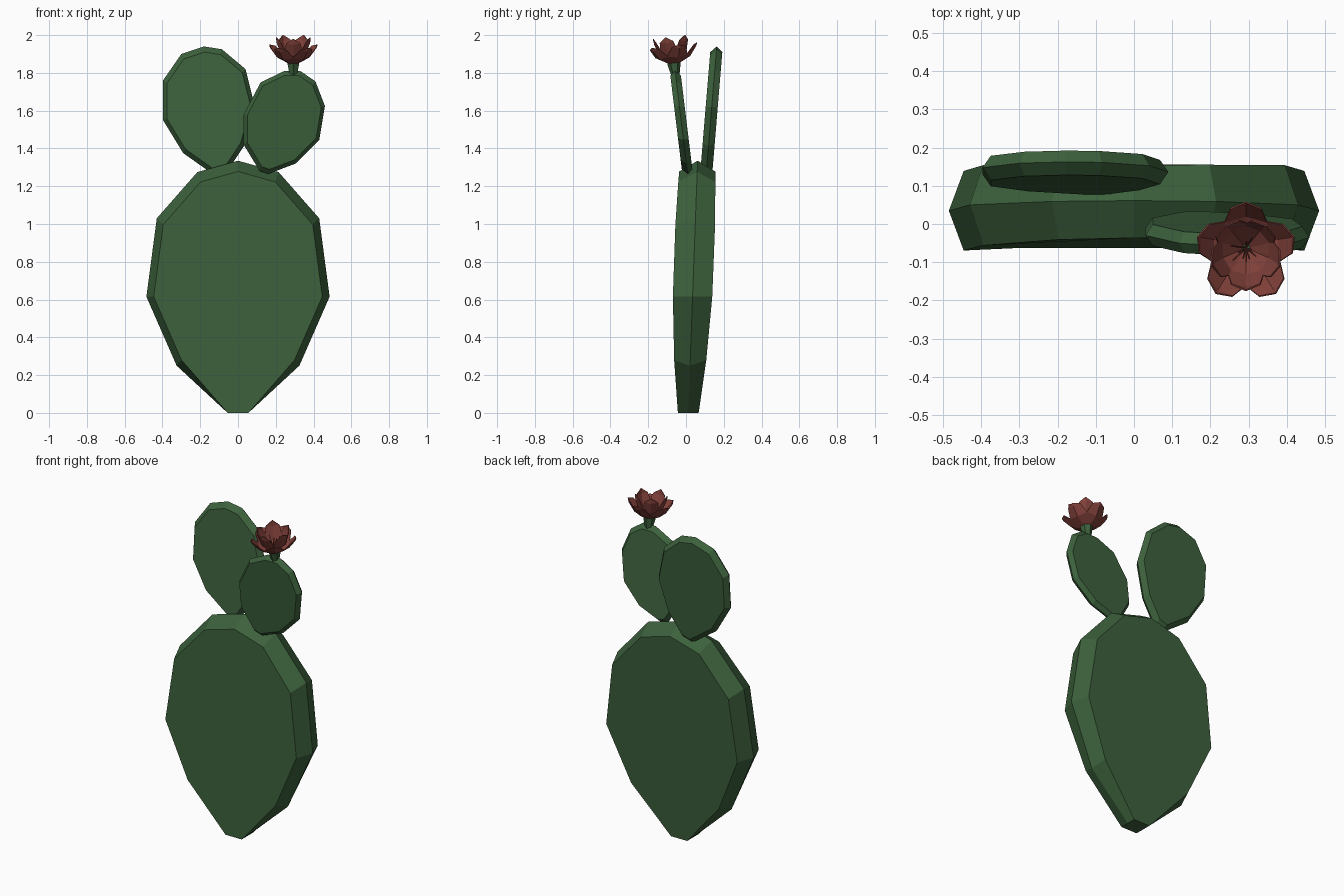
import bpy, bmesh, math, random
from mathutils import Vector, Matrix

if "Cube" in bpy.data.objects:
    bpy.data.objects.remove(bpy.data.objects["Cube"])

random.seed(4)


def material(name, color):
    m = bpy.data.materials.new(name)
    m.diffuse_color = (*color, 1)
    m.use_nodes = True
    m.node_tree.nodes["Principled BSDF"].inputs["Base Color"].default_value = m.diffuse_color
    return m


GREEN = material("cactus_green", (0.046, 0.120, 0.046))
RED = material("petal_red", (0.220, 0.052, 0.042))


def finish(name, bm, mat):
    bmesh.ops.recalc_face_normals(bm, faces=bm.faces)
    me = bpy.data.meshes.new(name)
    bm.to_mesh(me)
    bm.free()
    me.materials.append(mat)
    ob = bpy.data.objects.new(name, me)
    bpy.context.collection.objects.link(ob)
    return ob


def pad(name, outline, center, inset, mid_y, half):
    """Flat pad: widest ring in the middle, inset front and back faces."""
    bm = bmesh.new()
    rings = []
    for side in (-1, 0, 1):
        ring = []
        for x, z in outline:
            y = mid_y(z) + side * half(z)
            if side and z > 0.01:
                x = center[0] + (x - center[0]) * inset
                z = center[1] + (z - center[1]) * inset
                y = mid_y(z) + side * half(z)
            ring.append(bm.verts.new((x, y, z)))
        rings.append(ring)
    n = len(outline)
    for a, b in zip(rings, rings[1:]):
        for i in range(n):
            j = (i + 1) % n
            bm.faces.new((a[i], a[j], b[j], b[i]))
    bm.faces.new(rings[0])
    bm.faces.new(rings[2])
    return finish(name, bm, GREEN)


# Large base pad, mirrored half outline
half_outline = [(0.055, 0), (0.325, 0.25), (0.485, 0.615), (0.43, 1.03), (0.215, 1.275)]
main = half_outline + [(0, 1.335)] + [(-x, z) for x, z in reversed(half_outline)]
pad("base_pad", main, (0, 0.62), 0.92,
    lambda z: 0.012 + 0.037 * z,
    lambda z: 0.107 - 0.052 * (max(0, 0.8 - z) / 0.8) ** 2 - 0.05 * max(0, z - 0.8) ** 2)

# Upper back pad, leaning backwards
left = [(-0.397, 1.55), (-0.397, 1.76), (-0.30, 1.90), (-0.18, 1.94), (-0.085, 1.925),
        (0.04, 1.82), (0.09, 1.62), (0.03, 1.41), (-0.06, 1.275), (-0.12, 1.255), (-0.29, 1.375)]
pad("back_pad", left, (-0.155, 1.61), 0.91,
    lambda z: 0.108 + 0.083 * (z - 1.28), lambda z: 0.032)

# Upper front pad, leaning forwards
right = [(0.03, 1.58), (0.12, 1.75), (0.245, 1.81), (0.33, 1.81), (0.41, 1.755), (0.46, 1.625),
         (0.43, 1.445), (0.305, 1.32), (0.16, 1.265), (0.115, 1.28), (0.03, 1.42)]
pad("front_pad", right, (0.245, 1.54), 0.91,
    lambda z: 0.008 - 0.122 * (z - 1.27), lambda z: 0.028)

# Flower frame, tilted with the front pad
FLOWER = Matrix.Translation((0.293, -0.063, 1.845)) @ Matrix.Rotation(math.radians(7), 4, 'X')

# Flower stem
bm = bmesh.new()
bmesh.ops.create_cone(bm, cap_ends=True, segments=6, radius1=0.02, radius2=0.036, depth=0.075,
                      matrix=FLOWER @ Matrix.Translation((0, 0, -0.03)))
finish("flower_stem", bm, GREEN)


def petals(name, rows, tip, start):
    """Five cupped petals, each folded along its centre line."""
    bm = bmesh.new()
    for k in range(5):
        m = FLOWER @ Matrix.Rotation(math.radians(start + 72 * k), 4, 'Z')
        grid = []
        for r, z, w in rows:
            grid.append([bm.verts.new(m @ Vector(p)) for p in
                         ((r - w * 0.25, -w, z + w * 0.2), (r, 0, z), (r - w * 0.25, w, z + w * 0.2))])
        for a, b in zip(grid, grid[1:]):
            for i in (0, 1):
                bm.faces.new((a[i], a[i + 1], b[i + 1], b[i]))
        t = bm.verts.new(m @ Vector((tip[0], 0, tip[1])))
        bm.faces.new((grid[-1][0], grid[-1][1], t))
        bm.faces.new((grid[-1][1], grid[-1][2], t))
    ob = finish(name, bm, RED)
    s = ob.modifiers.new("thickness", 'SOLIDIFY')
    s.thickness = 0.004
    s.offset = 0


petals("outer_petals", [(0.015, 0, 0.012), (0.088, 0.035, 0.056), (0.125, 0.082, 0.04)], (0.133, 0.1), 90)
petals("inner_petals", [(0.012, 0.005, 0.012), (0.064, 0.05, 0.05), (0.09, 0.115, 0.038)], (0.094, 0.148), 54)

# Stamens fanning out of the flower centre
bm = bmesh.new()
for k in range(12):
    ang = math.radians(30 * k + random.uniform(-8, 8))
    tilt = math.radians(random.uniform(10, 30))
    length = random.uniform(0.075, 0.1)
    m = FLOWER @ Matrix.Rotation(ang, 4, 'Z') @ Matrix.Rotation(tilt, 4, 'Y')
    bmesh.ops.create_cone(bm, cap_ends=True, segments=4, radius1=0.002, radius2=0.002, depth=length,
                          matrix=m @ Matrix.Translation((0, 0, length / 2)))
finish("stamens", bm, RED)
